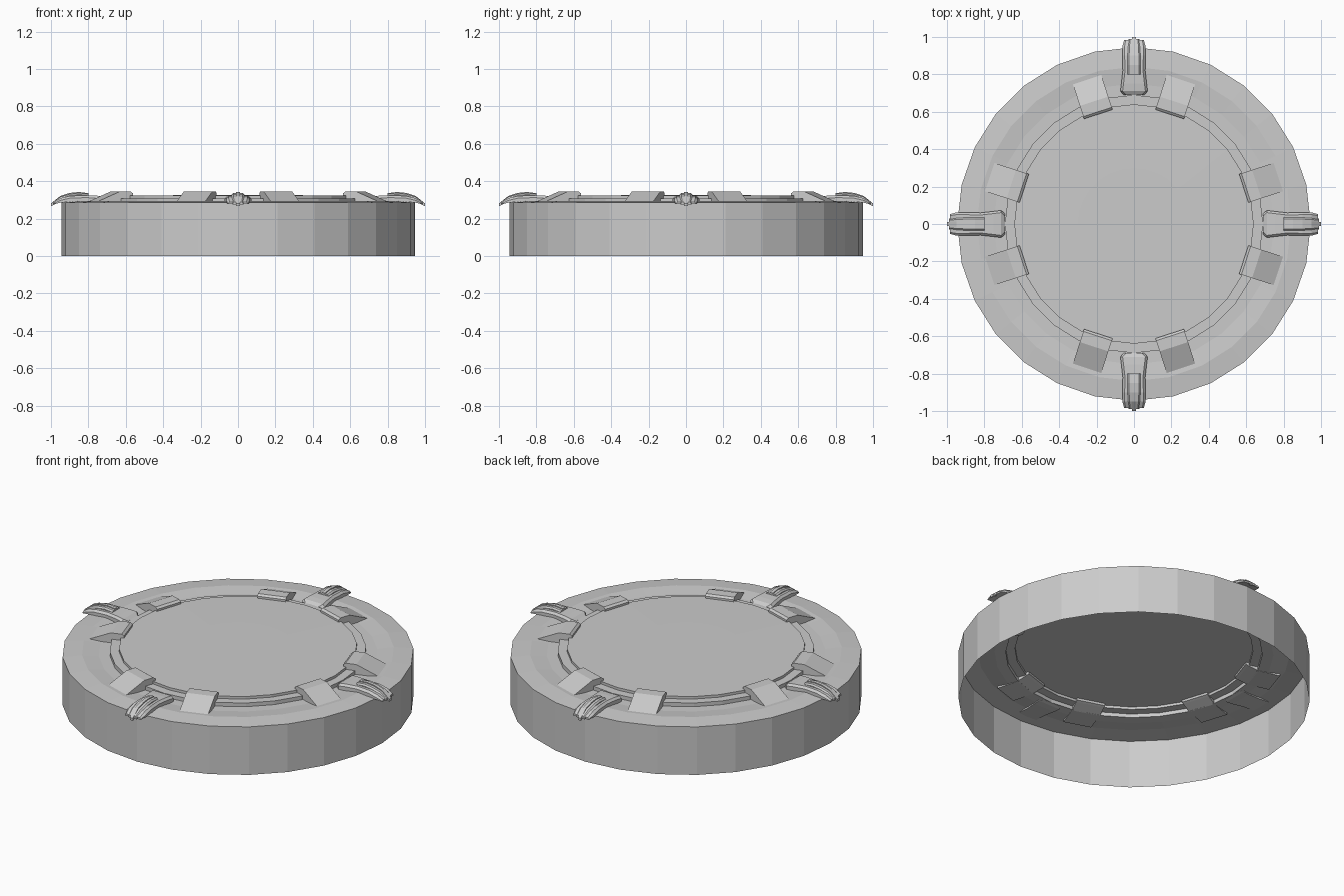
import bpy, bmesh
from math import sin, cos, pi, radians

cube = bpy.data.objects.get("Cube")
if cube:
    bpy.data.objects.remove(cube, do_unlink=True)

grey = bpy.data.materials.new("plain_grey")
grey.use_nodes = True
grey.diffuse_color = (0.6, 0.6, 0.6, 1)
grey.node_tree.nodes["Principled BSDF"].inputs["Base Color"].default_value = (0.6, 0.6, 0.6, 1)


def finish(name, bm, angle=0):
    bmesh.ops.recalc_face_normals(bm, faces=bm.faces)
    mesh = bpy.data.meshes.new(name)
    bm.to_mesh(mesh)
    bm.free()
    mesh.materials.append(grey)
    ob = bpy.data.objects.new(name, mesh)
    ob.rotation_euler.z = angle
    bpy.context.collection.objects.link(ob)
    return ob


def lathe(name, profile, sides=28):
    """Spin a profile of (radius, height) into an open shell with a closed centre."""
    bm = bmesh.new()
    rings = [[bm.verts.new((r * cos(2 * pi * i / sides), r * sin(2 * pi * i / sides), z))
              for i in range(sides)] for r, z in profile]
    for a, b in zip(rings, rings[1:]):
        for i in range(sides):
            j = (i + 1) % sides
            bm.faces.new((a[i], a[j], b[j], b[i]))
    bm.faces.new(rings[-1])
    ob = finish(name, bm)
    if ob.data.polygons[-1].normal.z < 0:
        ob.data.flip_normals()
    return ob


def loft(name, stations, angle, chamfer=0.0):
    """Strip along +x through stations of (radius, bottom, top, half width)."""
    bm = bmesh.new()
    rings = []
    for r, lo, hi, w in stations:
        c = min(chamfer, (hi - lo) * 0.7)
        section = [(-w, lo), (w, lo), (w, hi - c), (w - c, hi), (c - w, hi), (-w, hi - c)]
        if not chamfer:
            section = [(-w, lo), (w, lo), (w, hi), (-w, hi)]
        rings.append([bm.verts.new((r, y, z)) for y, z in section])
    n = len(rings[0])
    for a, b in zip(rings, rings[1:]):
        for i in range(n):
            j = (i + 1) % n
            bm.faces.new((a[i], a[j], b[j], b[i]))
    bm.faces.new(rings[0])
    bm.faces.new(rings[-1])
    return finish(name, bm, angle)


# Drum shell, open below, with a shallow rim valley and a two-step raised disc
lathe("drum_shell", [(0.945, 0), (0.945, 0.285), (0.84, 0.295), (0.75, 0.286), (0.69, 0.286),
                     (0.69, 0.308), (0.64, 0.308), (0.64, 0.323), (0.3, 0.325)])

for k, side in enumerate(("left", "back", "right", "front")):
    axis = k * pi / 2

    # Pair of wedge clips holding the disc on either side of each claw
    for tag, offset in (("a", -18), ("b", 18)):
        loft(f"{side}_clip_{tag}", [(0.617, 0.31, 0.335, 0.08), (0.63, 0.305, 0.345, 0.08),
                                    (0.69, 0.285, 0.345, 0.08), (0.815, 0.28, 0.291, 0.08)],
             axis + radians(offset))

    # Claw: broad foot, arched arm and thin central fin
    loft(f"{side}_claw_foot", [(0.69, 0.285, 0.305, 0.055), (0.71, 0.28, 0.318, 0.073),
                               (0.75, 0.28, 0.322, 0.068), (0.82, 0.285, 0.324, 0.06),
                               (0.9, 0.29, 0.321, 0.062), (0.95, 0.285, 0.309, 0.062),
                               (0.985, 0.277, 0.288, 0.052)], axis, 0.012)
    loft(f"{side}_claw_arm", [(0.8, 0.3, 0.332, 0.034), (0.85, 0.305, 0.337, 0.034),
                              (0.9, 0.305, 0.331, 0.034), (0.95, 0.29, 0.316, 0.032),
                              (0.99, 0.275, 0.289, 0.028)], axis, 0.008)
    loft(f"{side}_claw_fin", [(0.8, 0.31, 0.336, 0.01), (0.85, 0.31, 0.342, 0.01),
                              (0.9, 0.31, 0.337, 0.01), (0.95, 0.29, 0.321, 0.01),
                              (1.0, 0.266, 0.281, 0.01)], axis)
